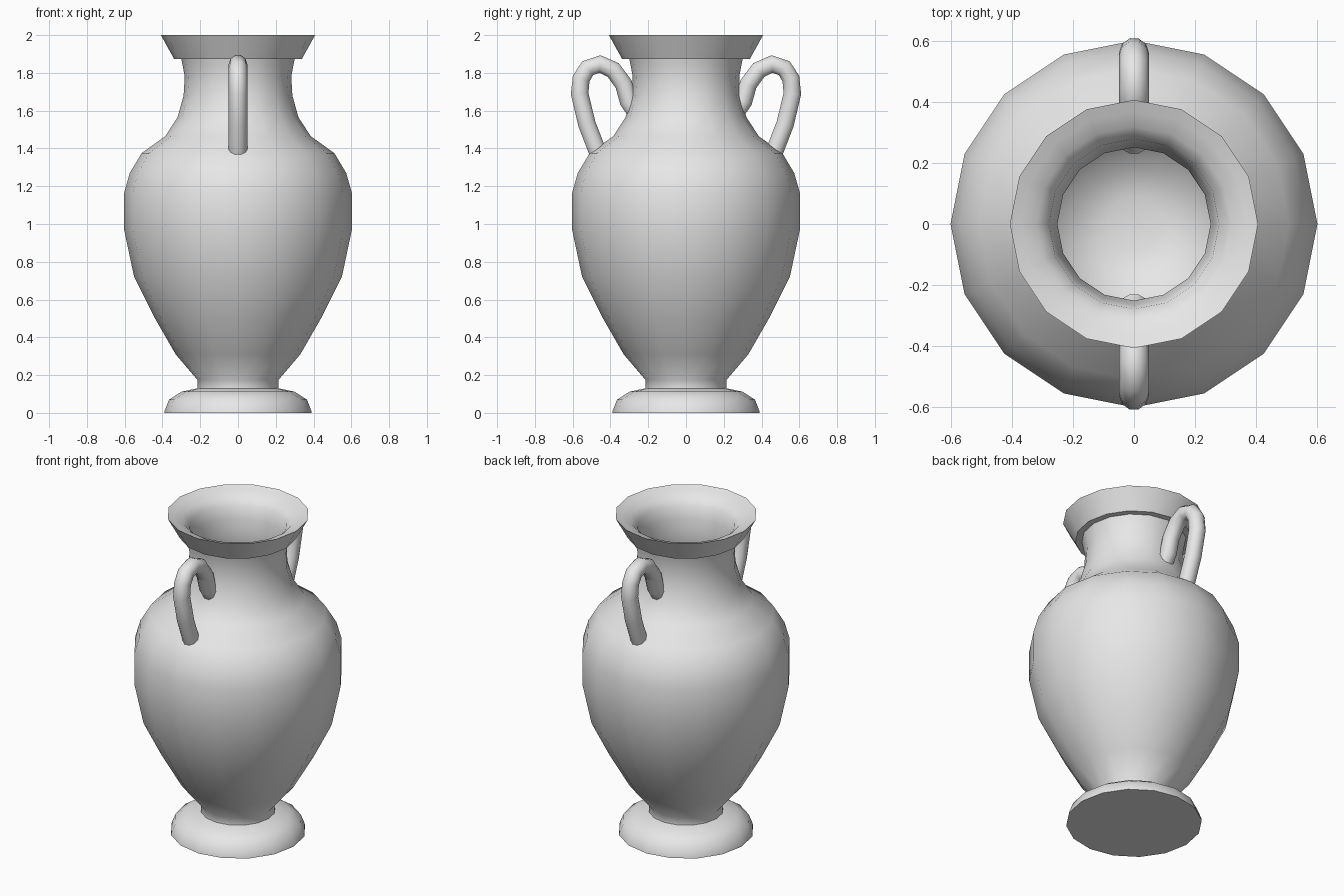
import bpy, bmesh, math
from mathutils import Vector

cube = bpy.data.objects.get("Cube")
if cube:
    bpy.data.objects.remove(cube, do_unlink=True)

SIDES = 16
clay = bpy.data.materials.new("pale_grey_clay")
clay.use_nodes = True
clay.diffuse_color = (0.8, 0.8, 0.8, 1)
clay.node_tree.nodes["Principled BSDF"].inputs["Base Color"].default_value = clay.diffuse_color


def finish(obj, angle):
    """Apply smooth shading that keeps the sharp edges."""
    bpy.ops.object.select_all(action="DESELECT")
    obj.select_set(True)
    bpy.context.view_layer.objects.active = obj
    if obj.type == "CURVE":
        bpy.ops.object.convert(target="MESH")
    bpy.ops.object.shade_smooth_by_angle(angle=math.radians(angle))


def lathe(name, profile, angle):
    """Spin a radius/height profile around the z axis."""
    bm = bmesh.new()
    verts = [bm.verts.new((r, 0, z)) for r, z in profile]
    edges = [bm.edges.new(pair) for pair in zip(verts, verts[1:])]
    bmesh.ops.spin(bm, geom=verts + edges, cent=(0, 0, 0), axis=(0, 0, 1),
                   angle=math.tau, steps=SIDES, use_merge=False)
    bmesh.ops.remove_doubles(bm, verts=bm.verts, dist=0.0005)
    bmesh.ops.recalc_face_normals(bm, faces=bm.faces)
    mesh = bpy.data.meshes.new(name)
    bm.to_mesh(mesh)
    bm.free()
    mesh.materials.append(clay)
    obj = bpy.data.objects.new(name, mesh)
    bpy.context.collection.objects.link(obj)
    finish(obj, angle)


def handle(name, side):
    """Sweep a round tube along the handle path; side is the sign of y."""
    path = [(0.27, 1.6), (0.305, 1.65), (0.33, 1.74), (0.385, 1.815), (0.455, 1.847),
            (0.52, 1.825), (0.555, 1.77), (0.563, 1.69), (0.525, 1.53), (0.465, 1.375)]
    curve = bpy.data.curves.new(name, "CURVE")
    curve.dimensions = "3D"
    curve.bevel_depth = 0.049
    curve.bevel_resolution = 3
    curve.use_fill_caps = True
    spline = curve.splines.new("POLY")
    spline.points.add(len(path) - 1)
    for point, (y, z) in zip(spline.points, path):
        point.co = (0, side * y, z, 1)
    curve.materials.append(clay)
    obj = bpy.data.objects.new(name, curve)
    bpy.context.collection.objects.link(obj)
    finish(obj, 50)


# Foot, belly, shoulder, neck and lip
foot = [(0, 0), (0.39, 0), (0.388, 0.012), (0.365, 0.07), (0.3, 0.112), (0.215, 0.13)]
belly = [(0.215, 0.175), (0.33, 0.31), (0.445, 0.51), (0.55, 0.72), (0.603, 0.97),
         (0.603, 1.165), (0.573, 1.27), (0.51, 1.375), (0.385, 1.465)]
neck = [(0.32, 1.565), (0.288, 1.68), (0.282, 1.78), (0.295, 1.85), (0.3, 1.873)]
lip = [(0.338, 1.873), (0.408, 2.0), (0.37, 1.985), (0.32, 1.965), (0.28, 1.925)]

# The inside wall follows the outside at a small thickness, down to the floor
inside = [(r - 0.03, z) for r, z in reversed(belly[1:] + neck[:-1])]
floor = [(0.18, 0.2), (0.09, 0.18), (0, 0.175)]
lathe("vase_body", foot + belly + neck + lip + inside + floor, 58)

# Paired handles
handle("front_handle", -1)
handle("back_handle", 1)
